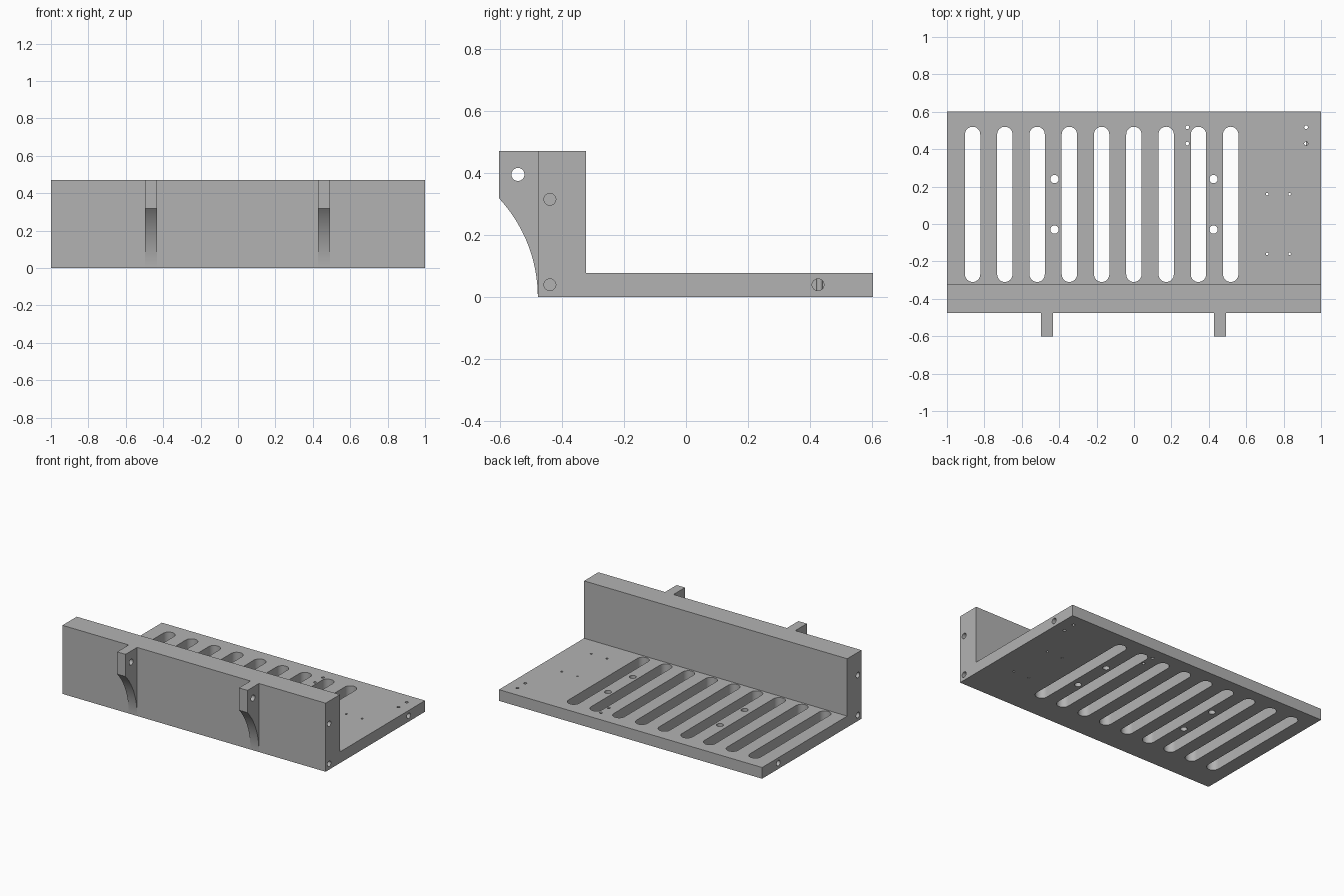
import bpy
import bmesh
import math
from mathutils import Matrix, Vector

cube = bpy.data.objects.get("Cube")
if cube:
    bpy.data.objects.remove(cube, do_unlink=True)

FRONT, BACK, WALL_BACK = -0.477, 0.602, -0.322
HEIGHT, PLATE = 0.471, 0.077

grey = bpy.data.materials.new("grey")
grey.use_nodes = True
grey.diffuse_color = (0.45, 0.45, 0.45, 1)
grey.node_tree.nodes["Principled BSDF"].inputs["Base Color"].default_value = grey.diffuse_color


def extrude(bm, points, move):
    """Closed outline swept along a vector."""
    face = bm.faces.new([bm.verts.new(p) for p in points])
    swept = bmesh.ops.extrude_face_region(bm, geom=[face])
    verts = [v for v in swept["geom"] if isinstance(v, bmesh.types.BMVert)]
    bmesh.ops.translate(bm, verts=verts, vec=Vector(move))


def drill(bm, centre, radius, depth, axis):
    turn = Matrix.Rotation(math.pi / 2, 4, "Y") if axis == "X" else Matrix()
    bmesh.ops.create_cone(bm, cap_ends=True, segments=32, radius1=radius, radius2=radius,
                          depth=depth, matrix=Matrix.Translation(centre) @ turn)


def slot(bm, x, y0, y1, r):
    outline = []
    for cy, start in ((y1 - r, 0), (y0 + r, math.pi)):
        for i in range(17):
            a = start + math.pi * i / 16
            outline.append((x + r * math.cos(a), cy + r * math.sin(a), -0.1))
    extrude(bm, outline, (0, 0, 0.3))


def make(name, bm):
    bmesh.ops.recalc_face_normals(bm, faces=bm.faces)
    mesh = bpy.data.meshes.new(name)
    bm.to_mesh(mesh)
    bm.free()
    mesh.materials.append(grey)
    ob = bpy.data.objects.new(name, mesh)
    bpy.context.collection.objects.link(ob)
    return ob


def cut(ob, cutter):
    cutter.hide_render = True
    mod = ob.modifiers.new("holes", "BOOLEAN")
    mod.operation = "DIFFERENCE"
    mod.solver = "EXACT"
    mod.object = cutter
    bpy.ops.object.select_all(action="DESELECT")
    ob.select_set(True)
    bpy.context.view_layer.objects.active = ob
    bpy.ops.object.modifier_apply(modifier=mod.name)
    bpy.data.objects.remove(cutter, do_unlink=True)
    bpy.ops.object.shade_smooth_by_angle(angle=math.radians(30))


# L-shaped bracket: upright wall and base plate
bm = bmesh.new()
profile = [(FRONT, 0), (BACK, 0), (BACK, PLATE), (WALL_BACK, PLATE), (WALL_BACK, HEIGHT), (FRONT, HEIGHT)]
extrude(bm, [(-1, y, z) for y, z in profile], (2, 0, 0))
bracket = make("slotted_bracket", bm)

# Ventilation slots, mounting holes, screw holes and blind end holes
bm = bmesh.new()
for i in range(9):
    slot(bm, -0.863 + 0.1725 * i, -0.31, 0.52, 0.041)
for xs, ys, r in (((-0.425, 0.425), (-0.03, 0.24), 0.022),
                  ((0.285, 0.92), (0.43, 0.517), 0.01),
                  ((0.712, 0.832), (-0.16, 0.16), 0.007)):
    for x in xs:
        for y in ys:
            drill(bm, (x, y, 0.04), r, 0.3, "Z")
for side in (-1, 1):
    for y, z in ((-0.438, 0.315), (-0.438, 0.04), (0.425, 0.04)):
        drill(bm, (side, y, z), 0.019, 0.16, "X")
cut(bracket, make("hole_cutter", bm))

# Hanging lugs with a concave lower edge and a pin hole
RADIUS, LUG_FRONT = 0.468, -0.602
sweep = math.acos((RADIUS + LUG_FRONT - FRONT) / RADIUS)
for name, x in (("right_lug", -0.497), ("left_lug", 0.429)):
    bm = bmesh.new()
    outline = [(LUG_FRONT, HEIGHT), (FRONT, HEIGHT)]
    for i in range(25):
        a = sweep * i / 24
        outline.append((FRONT - RADIUS + RADIUS * math.cos(a), RADIUS * math.sin(a)))
    extrude(bm, [(x, y, z) for y, z in outline], (0.064, 0, 0))
    lug = make(name, bm)
    bm = bmesh.new()
    drill(bm, (x + 0.032, -0.541, 0.395), 0.021, 0.3, "X")
    cut(lug, make("pin_cutter", bm))
